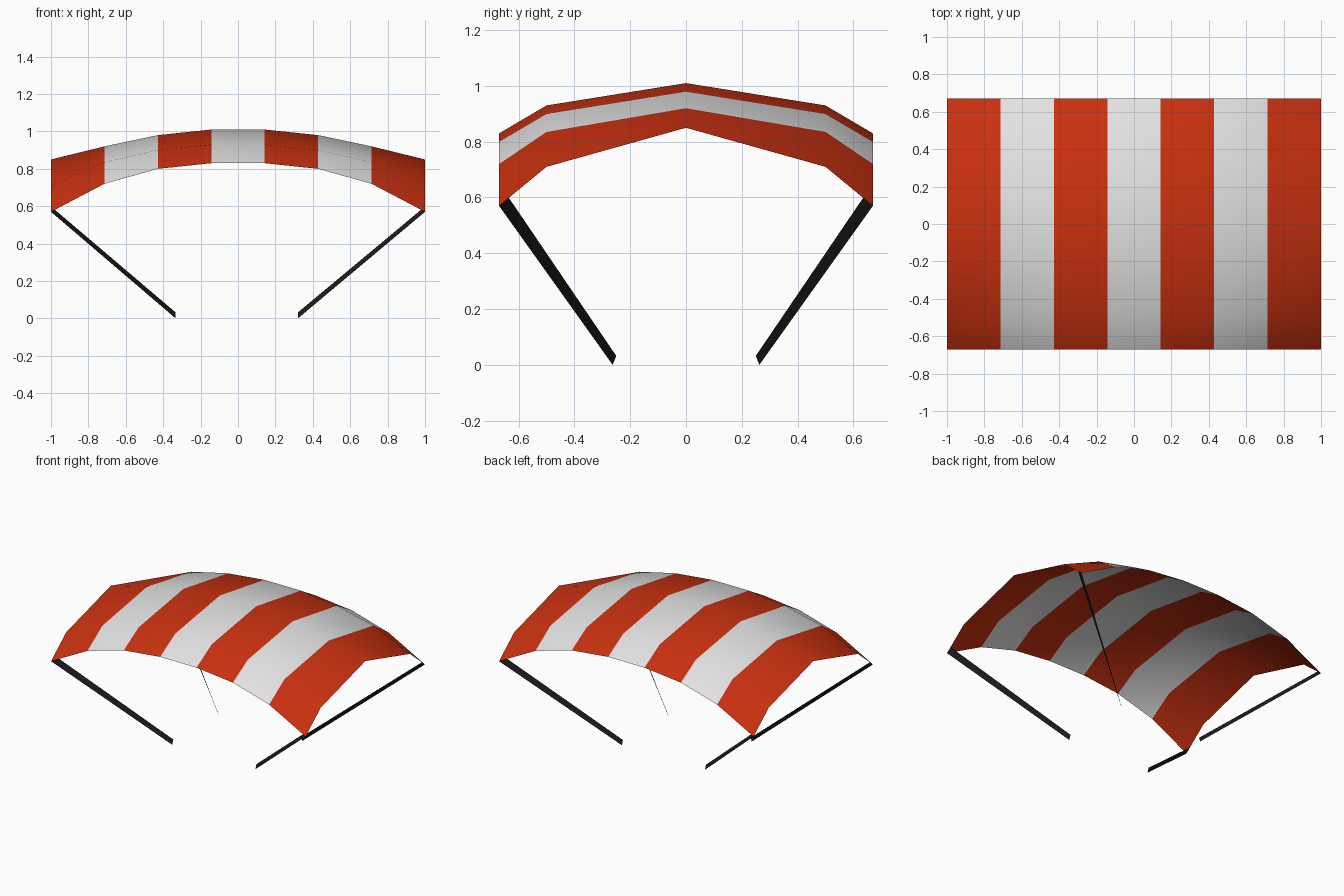
import bpy

if "Cube" in bpy.data.objects:
    bpy.data.objects.remove(bpy.data.objects["Cube"])


def material(name, rgb):
    m = bpy.data.materials.new(name)
    m.diffuse_color = (*rgb, 1.0)
    m.use_nodes = True
    m.node_tree.nodes["Principled BSDF"].inputs["Base Color"].default_value = m.diffuse_color
    return m


red = material("red cloth", (0.58, 0.03, 0.005))
white = material("white cloth", (0.76, 0.76, 0.76))
black = material("black strap", (0.011, 0.011, 0.012))


def add_mesh(name, verts, faces, mats):
    me = bpy.data.meshes.new(name)
    me.from_pydata(verts, [], faces)
    for m in mats:
        me.materials.append(m)
    ob = bpy.data.objects.new(name, me)
    bpy.context.collection.objects.link(ob)
    return ob


# Canopy: sheet of 7 stripes by 4 rows, heights given for one quarter
xs = [0.143, 0.429, 0.714, 1.0]
rows = [(0.0, [1.01, 0.98, 0.92, 0.85]),
        (0.5, [0.93, 0.90, 0.835, 0.71]),
        (0.67, [0.83, 0.80, 0.72, 0.57])]
all_rows = [(-y, h) for y, h in rows[:0:-1]] + rows
verts = []
for y, h in all_rows:
    profile = list(zip(xs, h))
    verts += [(-x, y, z) for x, z in reversed(profile)]
    verts += [(x, y, z) for x, z in profile]
faces = [(r * 8 + c, r * 8 + c + 1, r * 8 + c + 9, r * 8 + c + 8)
         for r in range(4) for c in range(7)]
canopy = add_mesh("canopy", verts, faces, [red, white])
for p in canopy.data.polygons:
    p.material_index = (p.index % 7) % 2      # alternate stripes
    p.use_smooth = True

# Straps: flat strips from each canopy corner in towards the centre
for sx, side in ((-1, "left"), (1, "right")):
    foot = 0.333 if sx < 0 else 0.32
    for sy, end in ((-1, "front"), (1, "back")):
        strip = [(sx, sy * 0.67, 0.57), (sx, sy * 0.635, 0.599),
                 (sx * foot, sy * 0.25, 0.032), (sx * foot, sy * 0.263, 0.0)]
        order = (0, 1, 2, 3) if sx * sy > 0 else (3, 2, 1, 0)
        add_mesh(f"{end}_{side}_strap", strip, [order], [black])
